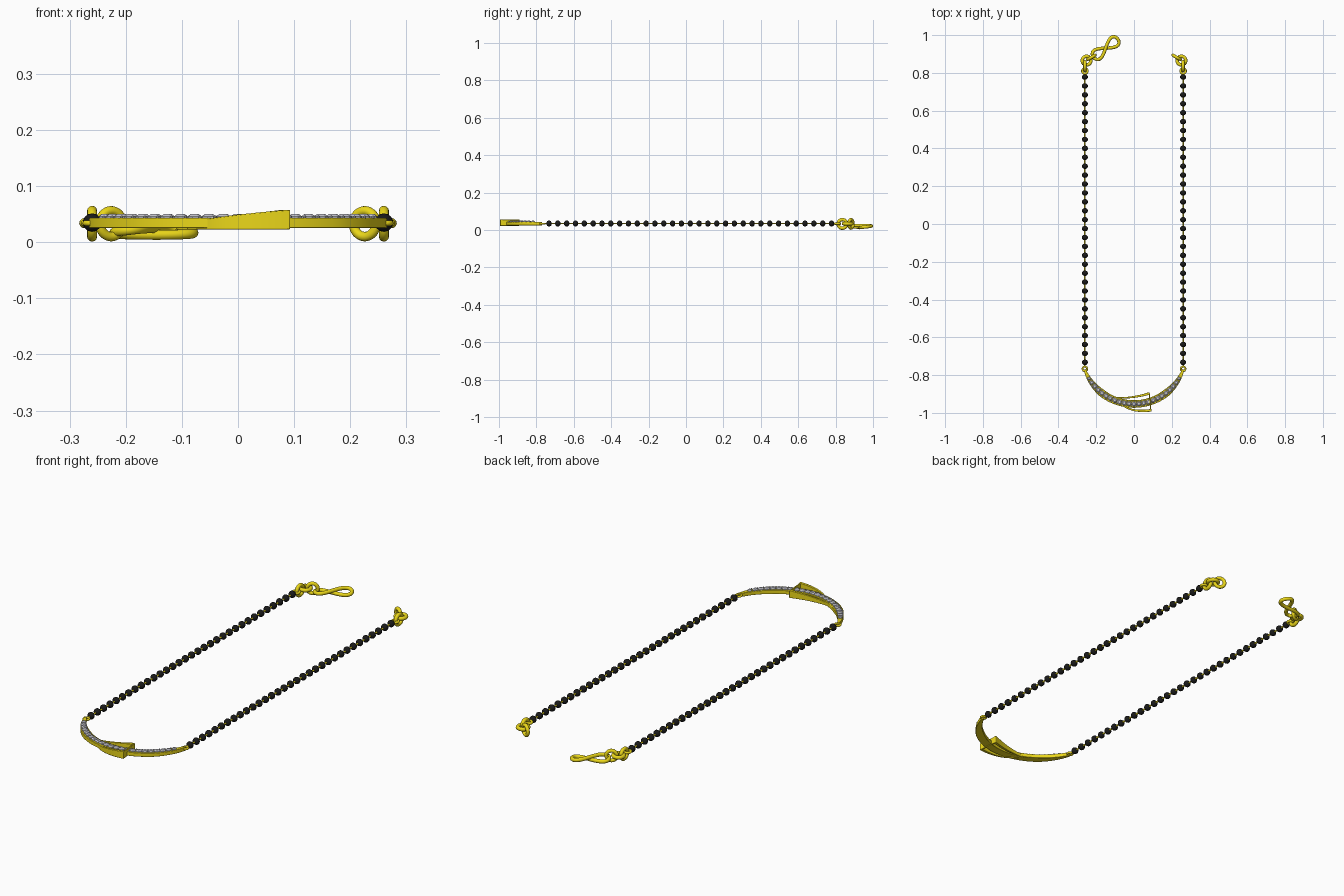
import bpy, bmesh
from math import pi, sin, cos, radians
from mathutils import Vector, Matrix
from mathutils.geometry import interpolate_bezier

if "Cube" in bpy.data.objects:
    bpy.data.objects.remove(bpy.data.objects["Cube"])


def material(name, rgb):
    m = bpy.data.materials.new(name)
    m.diffuse_color = (*rgb, 1)
    m.use_nodes = True
    m.node_tree.nodes["Principled BSDF"].inputs["Base Color"].default_value = m.diffuse_color
    return m


GOLD = material("gold", (0.83, 0.68, 0.01))
BLACK = material("black", (0.01, 0.01, 0.01))
SILVER = material("silver", (0.6, 0.6, 0.66))
Z = 0.034          # height of the chain centre line
X = 0.26           # half distance between strands


def finish(ob, name, mat, angle=35):
    ob.name = name
    ob.data.materials.append(mat)
    bpy.ops.object.select_all(action='DESELECT')
    ob.select_set(True)
    bpy.context.view_layer.objects.active = ob
    bpy.ops.object.shade_smooth_by_angle(angle=radians(angle))
    return ob


def from_bmesh(bm, name, mat, angle=35):
    bmesh.ops.recalc_face_normals(bm, faces=bm.faces)
    me = bpy.data.meshes.new(name)
    bm.to_mesh(me)
    bm.free()
    ob = bpy.data.objects.new(name, me)
    bpy.context.collection.objects.link(ob)
    return finish(ob, name, mat, angle)


def ring(name, loc, major, minor, rot=(0, 0, 0)):
    bpy.ops.mesh.primitive_torus_add(location=loc, rotation=rot, major_radius=major,
                                     minor_radius=minor, major_segments=32, minor_segments=12)
    finish(bpy.context.object, name, GOLD)


def band(name, path, width, bottom, top, bevel=0.0015):
    """Sweep a rectangle along a flat path; width, bottom and top are functions of 0..1."""
    bm = bmesh.new()
    prev, n = None, len(path)
    for i, p in enumerate(path):
        t = i / (n - 1)
        d = (path[min(i + 1, n - 1)] - path[max(i - 1, 0)]).normalized()
        side = Vector((-d.y, d.x, 0)) * width(t) / 2
        vs = [bm.verts.new((q.x, q.y, z)) for q, z in
              ((p + side, bottom(t)), (p - side, bottom(t)), (p - side, top(t)), (p + side, top(t)))]
        if prev:
            for k in range(4):
                bm.faces.new((prev[k], prev[(k + 1) % 4], vs[(k + 1) % 4], vs[k]))
        else:
            bm.faces.new(vs)
        prev = vs
    bm.faces.new(prev)
    ob = from_bmesh(bm, name, GOLD)
    mod = ob.modifiers.new("soft_edges", 'BEVEL')
    mod.width, mod.segments, mod.limit_method = bevel, 2, 'ANGLE'


def bezier(a, b, c, d, n=20):
    return interpolate_bezier(*[Vector((*p, 0)) for p in (a, b, c, d)], n)


def tube(name, points, radius, cyclic):
    cu = bpy.data.curves.new(name, 'CURVE')
    cu.dimensions, cu.bevel_depth, cu.bevel_resolution = '3D', radius, 3
    cu.use_fill_caps = True
    sp = cu.splines.new('POLY')
    sp.points.add(len(points) - 1)
    for p, co in zip(sp.points, points):
        p.co = (*co, 1)
    sp.use_cyclic_u = cyclic
    cu.materials.append(GOLD)
    ob = bpy.data.objects.new(name, cu)
    bpy.context.collection.objects.link(ob)


# Strands: black beads on a thin gold wire, with rings at both ends
for s, side in ((-1, "left"), (1, "right")):
    bm = bmesh.new()
    for i in range(33):
        m = Matrix.Translation((s * X, 0.778 - i * 0.0472, Z + 0.001)) @ Matrix.Diagonal((1, 0.88, 1, 1)) \
            @ Matrix.Rotation(pi / 2, 4, 'X')
        bmesh.ops.create_uvsphere(bm, u_segments=14, v_segments=10, radius=0.0165, matrix=m)
    from_bmesh(bm, side + "_beads", BLACK)
    tube(side + "_wire", [(s * X, -0.753, Z + 0.001), (s * X, 0.80, Z + 0.001)], 0.004, False)
    ring(side + "_pendant_ring", (s * X, -0.767, Z), 0.012, 0.005)
    ring(side + "_end_ring", (s * X, 0.81, Z), 0.014, 0.006)
    ring(side + "_upright_link", (s * X, 0.836, Z - 0.001), 0.023, 0.009, (pi / 2, 0, pi / 2))
    ring(side + "_flat_link", (s * 0.251, 0.865, Z), 0.023, 0.009)
    ring(side + "_slanted_link", (s * 0.226, 0.882, Z - 0.001), 0.023, 0.0085, (pi / 2, 0, -s * pi / 6))

# Figure-eight hook of the clasp
u, v = Vector((0.8, 0.6, 0)), Vector((-0.6, 0.8, 0))
hook = []
for i in range(64):
    t = 2 * pi * i / 64
    hook.append(Vector((-0.15, 0.931, 0.019 + 0.006 * sin(t))) + u * 0.08 * cos(t) + v * 0.027 * sin(2 * t))
tube("clasp_hook", hook, 0.009, True)

# Curved pendant bar, narrow at both tips
R, CY = 0.278, -0.675
A = radians(70)


def arc(a, z=0):
    return Vector((R * sin(a), CY - R * cos(a), z))


def bar_width(t):
    return 0.010 + 0.030 * min(1, 4.5 * min(t, 1 - t)) ** 0.8


band("pendant_bar", [arc(-A + 2 * A * i / 48) for i in range(49)], bar_width,
     lambda t: 0.025, lambda t: 0.043)

# Cut stones along the bar, with small grip beads between them
stones, grips = bmesh.new(), bmesh.new()
N, B = 23, radians(59)
for i in range(N):
    a = -B + 2 * B * i / (N - 1)
    r = min(0.0138, bar_width((a + A) / (2 * A)) * 0.44)
    for z, r1, r2, h in ((0.0445, r, r * 0.97, 0.003), (0.048, r * 0.97, r * 0.55, 0.004)):
        bmesh.ops.create_cone(stones, cap_ends=True, segments=8, radius1=r1, radius2=r2, depth=h,
                              matrix=Matrix.Translation(arc(a, z)) @ Matrix.Rotation(a, 4, 'Z'))
    if i < N - 1:
        b = a + B / (N - 1)
        for k in (-1, 1):
            q = arc(b, 0.0445) + Vector((sin(b), -cos(b), 0)) * k * r * 0.9
            bmesh.ops.create_icosphere(grips, subdivisions=1, radius=0.0035, matrix=Matrix.Translation(q))
from_bmesh(stones, "stones", SILVER, 10)
from_bmesh(grips, "stone_grips", SILVER)

# Flared frame that hugs the middle of the bar and rises to the right
rise = lambda t: 0.036 + 0.022 * t
flare = lambda t: 0.005 + 0.009 * t
base = lambda t: 0.023
band("frame_front", bezier((-0.09, -0.935), (-0.045, -0.978), (0.0, -0.998), (0.092, -0.986)),
     flare, base, rise)
band("frame_back", bezier((-0.11, -0.918), (-0.04, -0.925), (0.02, -0.915), (0.082, -0.897)),
     flare, base, rise)
band("frame_end", bezier((0.080, -0.893), (0.083, -0.92), (0.086, -0.96), (0.089, -0.99), 6),
     lambda t: 0.006, base, lambda t: 0.056)
